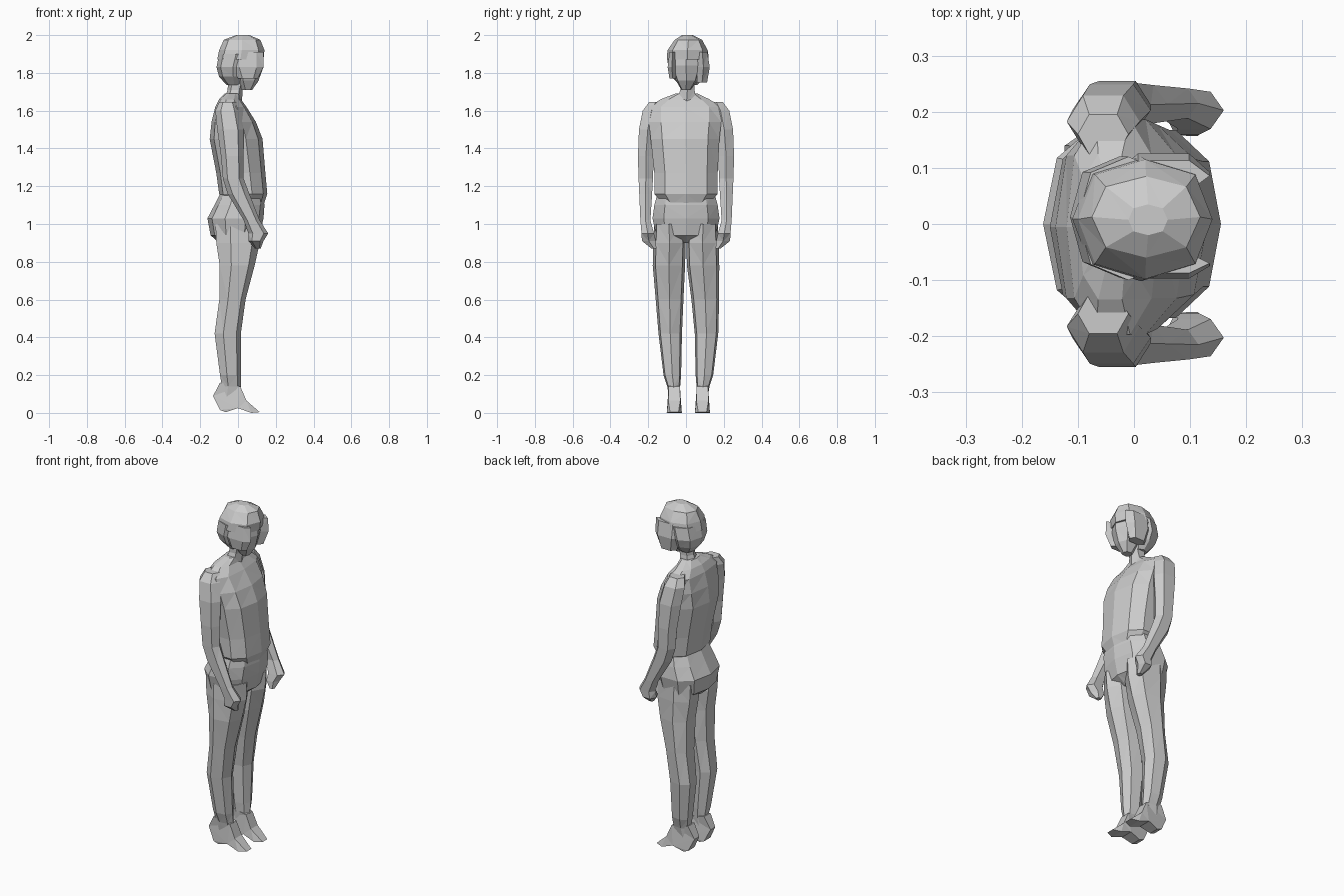
import bpy, bmesh, math


def finish(bm, name):
    bmesh.ops.recalc_face_normals(bm, faces=bm.faces)
    bmesh.ops.triangulate(bm, faces=bm.faces)
    mesh = bpy.data.meshes.new(name)
    bm.to_mesh(mesh)
    bm.free()
    obj = bpy.data.objects.new(name, mesh)
    bpy.context.collection.objects.link(obj)
    return obj


def loft(name, rings, sides=8, power=0.85, turn=0.5):
    """Skin horizontal rings given as (z, back x, front x, low y, high y)."""
    bm = bmesh.new()
    rows = []
    stretch = math.cos(turn * math.tau / sides) ** power
    for z, x0, x1, y0, y1 in rings:
        row = []
        for i in range(sides):
            a = math.tau * (i + turn) / sides
            c, s = math.cos(a), math.sin(a)
            px = math.copysign(abs(c) ** power, c) / stretch
            py = math.copysign(abs(s) ** power, s) / stretch
            row.append(bm.verts.new(((x0 + x1) / 2 + px * (x1 - x0) / 2,
                                     (y0 + y1) / 2 + py * (y1 - y0) / 2, z)))
        rows.append(row)
    for lo, hi in zip(rows, rows[1:]):
        for i in range(sides):
            j = (i + 1) % sides
            bm.faces.new((lo[i], lo[j], hi[j], hi[i]))
    bm.faces.new(rows[0])
    bm.faces.new(rows[-1])
    return finish(bm, name)


# Torso: jacket with a lip at the waist
loft("torso", [
    (1.10, -0.07, 0.135, -0.12, 0.12),
    (1.16, -0.10, 0.155, -0.175, 0.175),
    (1.27, -0.115, 0.145, -0.175, 0.175),
    (1.45, -0.15, 0.13, -0.195, 0.185),
    (1.54, -0.14, 0.095, -0.205, 0.195),
    (1.62, -0.12, 0.045, -0.205, 0.195),
    (1.66, -0.10, 0.015, -0.14, 0.13),
    (1.69, -0.07, 0.01, -0.06, 0.065)], sides=10, turn=0)

# Hips
loft("hips", [
    (0.90, -0.10, 0.06, -0.07, 0.07),
    (0.94, -0.145, 0.115, -0.165, 0.165),
    (1.03, -0.162, 0.135, -0.185, 0.185),
    (1.10, -0.125, 0.14, -0.175, 0.175),
    (1.19, -0.08, 0.13, -0.15, 0.15)], sides=10, turn=0)

# Neck
loft("neck", [
    (1.64, -0.08, 0.02, -0.06, 0.065),
    (1.71, -0.055, 0.025, -0.035, 0.05),
    (1.80, -0.05, 0.05, -0.035, 0.05)], sides=6, turn=0)

# Face, set back a little inside the hair
loft("face", [
    (1.71, 0.02, 0.075, -0.025, 0.025),
    (1.76, -0.02, 0.11, -0.055, 0.06),
    (1.84, -0.05, 0.13, -0.085, 0.085),
    (1.92, -0.05, 0.125, -0.085, 0.09)], sides=7, turn=0)

# Bobbed hair: cap, back and a lock framing each side of the face
loft("hair_cap", [
    (1.87, -0.11, 0.135, -0.102, 0.12),
    (1.92, -0.10, 0.14, -0.098, 0.115),
    (1.975, -0.075, 0.118, -0.06, 0.085),
    (2.0, -0.01, 0.06, -0.02, 0.035)], sides=8, turn=0)
loft("hair_back", [
    (1.735, -0.06, 0.02, -0.035, 0.06),
    (1.78, -0.10, 0.05, -0.075, 0.10),
    (1.83, -0.114, 0.06, -0.095, 0.12),
    (1.90, -0.10, 0.08, -0.10, 0.12)], sides=8, turn=0)
for name, outer, inner, drop in (("hair_lock_a", 0.13, 0.055, 1.75),
                                 ("hair_lock_b", -0.1, -0.05, 1.77)):
    mid = (outer + inner) / 2
    loft(name, [(drop, 0.0, 0.105, *sorted((inner, mid + (outer - mid) * 0.6))),
                (1.83, -0.03, 0.135, *sorted((inner, outer))),
                (1.91, -0.03, 0.135, *sorted((inner, outer * 0.9)))],
         sides=6, turn=0)

# Arms: z, back x, front x, inner y, outer y; mirrored across the body
arm = [(0.87, 0.09, 0.12, 0.155, 0.185),
       (0.91, 0.055, 0.135, 0.155, 0.238),
       (0.95, 0.055, 0.16, 0.165, 0.24),
       (1.02, 0.03, 0.115, 0.185, 0.245),
       (1.16, -0.055, 0.06, 0.175, 0.252),
       (1.24, -0.08, 0.03, 0.17, 0.256),
       (1.36, -0.09, 0.03, 0.165, 0.26),
       (1.50, -0.11, 0.03, 0.15, 0.255),
       (1.60, -0.12, 0.01, 0.13, 0.235),
       (1.645, -0.10, -0.01, 0.12, 0.20)]
for side, label in ((-1, "right"), (1, "left")):
    loft(label + "_arm", [(z, a, b, *sorted((side * i, side * o)))
                          for z, a, b, i, o in arm], sides=6, turn=0)

# Legs: the left one stands slightly wider apart toward the foot
leg = [(0.08, -0.095, 0.0, 0.035, 0.09),
       (0.14, -0.09, 0.015, 0.03, 0.10),
       (0.20, -0.10, 0.015, 0.025, 0.12),
       (0.42, -0.13, 0.015, 0.02, 0.147),
       (0.60, -0.105, 0.04, 0.012, 0.162),
       (0.78, -0.105, 0.088, 0.003, 0.178),
       (0.90, -0.125, 0.115, 0.0, 0.175),
       (1.0, -0.13, 0.12, 0.01, 0.17)]
for side, label in ((-1, "right"), (1, "left")):
    rings = []
    for z, a, b, i, o in leg:
        push = 0.025 * min(1, max(0, (0.75 - z) / 0.25)) if side > 0 else 0
        rings.append((z, a, b, *sorted((side * (i + push), side * (o + push)))))
    loft(label + "_leg", rings, sides=7, turn=0)

# Heeled shoes: side profile (x, z, half width) skinned across the foot
shoe = [(-0.132, 0.09, 0.022), (-0.095, 0.16, 0.03), (0.012, 0.14, 0.03),
        (0.045, 0.065, 0.032), (0.115, 0.004, 0.022), (0.07, 0.0, 0.04),
        (0.0, 0.025, 0.038), (-0.065, 0.004, 0.03), (-0.095, 0.015, 0.03)]
for cy, label in ((-0.062, "right_shoe"), (0.087, "left_shoe")):
    bm = bmesh.new()
    near = [bm.verts.new((x, cy - w, z)) for x, z, w in shoe]
    far = [bm.verts.new((x, cy + w, z)) for x, z, w in shoe]
    bm.faces.new(near)
    bm.faces.new(far)
    for i in range(len(shoe)):
        j = (i + 1) % len(shoe)
        bm.faces.new((near[i], near[j], far[j], far[i]))
    finish(bm, label)
